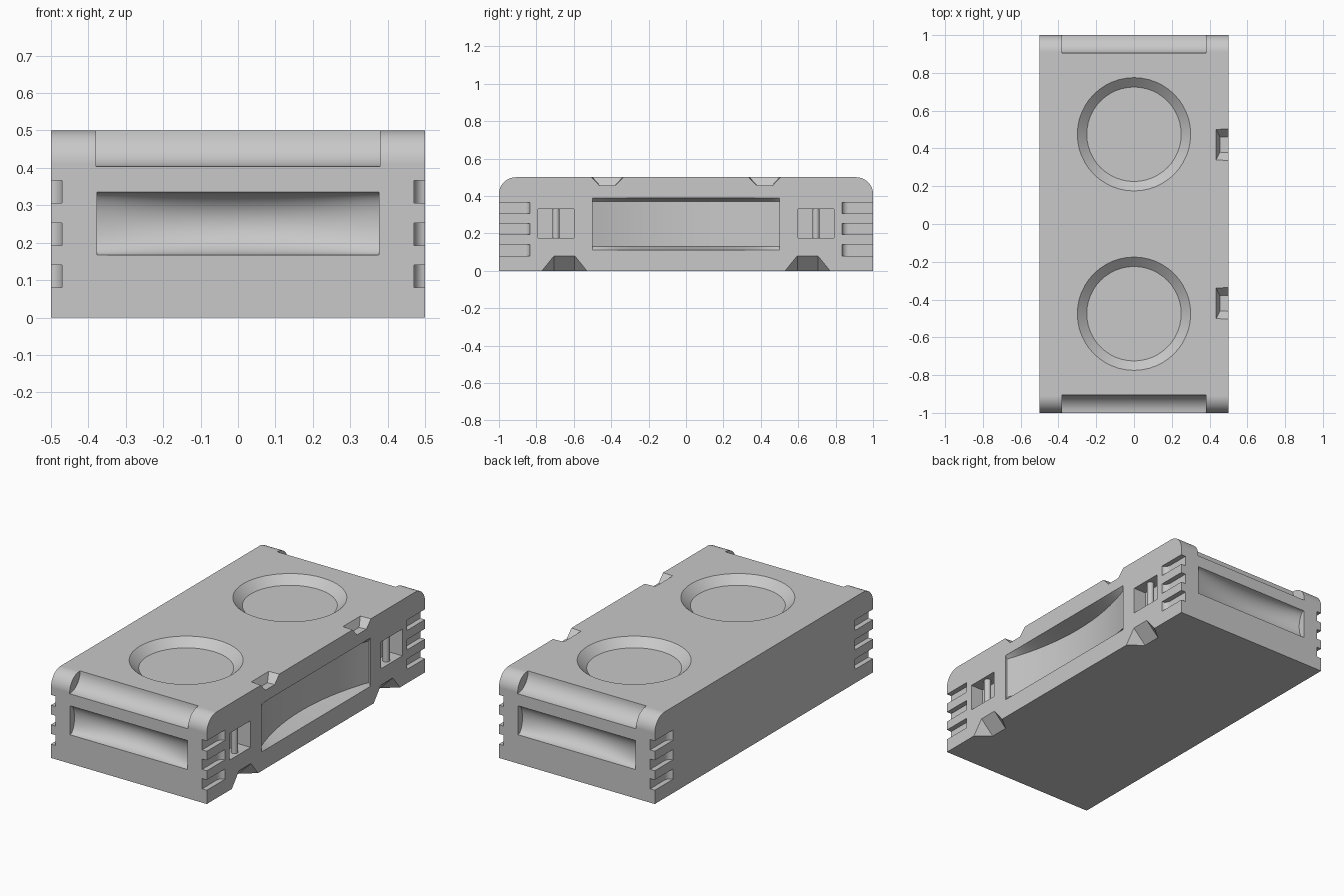
import bpy, bmesh
from math import sin, cos, pi, sqrt, radians

cube = bpy.data.objects.get("Cube")
if cube:
    bpy.data.objects.remove(cube, do_unlink=True)

grey = bpy.data.materials.new("plain_grey")
grey.use_nodes = True
grey.diffuse_color = (0.58, 0.58, 0.58, 1)
grey.node_tree.nodes["Principled BSDF"].inputs["Base Color"].default_value = grey.diffuse_color

HALF_X, HALF_Y, TOP = 0.5, 1.0, 0.5
cutters = []


def finish(bm, name):
    bmesh.ops.recalc_face_normals(bm, faces=bm.faces)
    mesh = bpy.data.meshes.new(name)
    bm.to_mesh(mesh)
    bm.free()
    mesh.materials.append(grey)
    obj = bpy.data.objects.new(name, mesh)
    bpy.context.collection.objects.link(obj)
    return obj


def hull(name, points):
    """Convex solid around a few points."""
    bm = bmesh.new()
    for p in points:
        bm.verts.new(p)
    bmesh.ops.convex_hull(bm, input=bm.verts)
    bmesh.ops.dissolve_limit(bm, angle_limit=radians(1), verts=bm.verts, edges=bm.edges)
    return finish(bm, name)


def cylinder(name, r_low, r_high, height, centre, sides=48):
    bm = bmesh.new()
    bmesh.ops.create_cone(bm, cap_ends=True, segments=sides, radius1=r_low,
                          radius2=r_high, depth=height)
    bmesh.ops.translate(bm, verts=bm.verts, vec=centre)
    return finish(bm, name)


def recess(name, place, us, vs, depth):
    """Cutter with a curved floor; place(u, v, d) maps onto a body face."""
    bm = bmesh.new()
    grid = [[bm.verts.new(place(u, v, depth(u, v))) for v in vs] for u in us]
    for a, b in zip(grid, grid[1:]):
        for i in range(len(vs) - 1):
            bm.faces.new((a[i], b[i], b[i + 1], a[i + 1]))
    # rim carried out beyond the body and capped
    last = len(vs) - 1
    rim = ([(i, 0) for i in range(len(us))] + [(len(us) - 1, j) for j in range(1, last + 1)]
           + [(i, last) for i in range(len(us) - 2, -1, -1)]
           + [(0, j) for j in range(last - 1, 0, -1)])
    inner = [grid[i][j] for i, j in rim]
    outer = [bm.verts.new(place(us[i], vs[j], -0.05)) for i, j in rim]
    for k in range(len(rim)):
        n = (k + 1) % len(rim)
        bm.faces.new((inner[k], inner[n], outer[n], outer[k]))
    bm.faces.new(outer)
    return finish(bm, name)


# Main block with rounded top ends
R = 0.09
outline = [(-HALF_Y, 0), (HALF_Y, 0)]
for i in range(13):
    a = i * pi / 24
    y, z = HALF_Y - R + R * cos(a), TOP - R + R * sin(a)
    outline += [(y, z), (-y, z)]
body = hull("block_body", [(x, y, z) for x in (-HALF_X, HALF_X) for y, z in outline])

span = [-1 + i / 8 for i in range(17)]
arc = [sin(pi * (i / 16 - 0.5)) for i in range(17)]

for s in (-1, 1):
    # Concave scoop along each top end
    scoop = [(x, s * (HALF_Y + 0.096 * cos(a)), TOP + 0.096 * sin(a))
             for x in (-0.38, 0.38) for a in (k * pi / 24 for k in range(48))]
    cutters.append(hull("end_scoop_cutter", scoop))

    # Curved grip in each end face
    cutters.append(recess(
        "end_grip_cutter", lambda u, v, d: (0.377 * u, s * (HALF_Y - d), 0.251 + 0.084 * v),
        span, arc, lambda u, v: 0.08 * (1 - 0.5 * u * u) * sqrt(max(0, 1 - v * v))))

    # Round dishes in the top
    cutters.append(cylinder("dish_cutter", 0.25, 0.35, 0.09, (0, s * 0.475, TOP)))

    # Tapered notches on the upper and lower left edges
    y = s * 0.42
    cutters.append(hull("upper_notch_cutter", [
        (x, y + k * w, z) for k in (-1, 1)
        for x, w, z in ((0.455, 0.04, 0.455), (0.56, 0.045, 0.455),
                        (0.415, 0.12, 0.545), (0.56, 0.13, 0.545))]))
    y = s * 0.65
    cutters.append(hull("lower_notch_cutter", [
        (x, y + k * w, z) for k in (-1, 1)
        for x, w, z in ((0.55, 0.055, 0.13), (0.37, 0.055, -0.05), (0.54, 0.185, -0.04))]))

    # Pocket holding an upright pin
    y = s * 0.695
    cutters.append(hull("pocket_cutter", [
        (x, y + k, z) for x in (0.42, 0.56) for k in (-0.097, 0.097) for z in (0.175, 0.33)]))
    pin = cylinder("pocket_pin", 0.019, 0.019, 0.165, (0.465, y, 0.2525), 20)

    # Three vent slots wrapping each corner
    for side in (-1, 1):
        path = [(0.56, 1.06), (0.47, 1.06), (0.56, 0.835)]
        path += [(0.5 - 0.03 * sin(a), 0.87 - 0.035 * cos(a))
                 for a in (i * pi / 12 for i in range(7))]
        for low in (0.08, 0.193, 0.306):
            cutters.append(hull("slot_cutter", [
                (side * x, s * y, z) for x, y in path for z in (low, low + 0.06)]))

# Long shallow panel in the left side
bands = [-1, -0.86, 0, 0.86, 1]
cutters.append(recess(
    "side_panel_cutter", lambda u, v, d: (HALF_X - d, 0.5 * u, 0.25 + 0.14 * v),
    span, bands, lambda u, v: (0.01 + 0.09 * (1 - u * u)) * (1 if abs(v) < 0.9 else 0.02)))

# Cut everything from the block, then remove the cutters
for cutter in cutters:
    mod = body.modifiers.new(cutter.name, 'BOOLEAN')
    mod.operation = 'DIFFERENCE'
    mod.solver = 'EXACT'
    mod.object = cutter
    cutter.hide_render = True
bpy.context.view_layer.update()
cut = bpy.data.meshes.new_from_object(body.evaluated_get(bpy.context.evaluated_depsgraph_get()))
body.modifiers.clear()
body.data = cut
cut.materials.clear()
cut.materials.append(grey)
for cutter in cutters:
    bpy.data.objects.remove(cutter, do_unlink=True)

# Smooth curves with crisp edges
for obj in [o for o in bpy.context.collection.objects if o.name.startswith(("block", "pocket_pin"))]:
    bpy.ops.object.select_all(action='DESELECT')
    obj.select_set(True)
    bpy.context.view_layer.objects.active = obj
    bpy.ops.object.shade_smooth_by_angle(angle=radians(25))
    weighted = obj.modifiers.new("even_shading", 'WEIGHTED_NORMAL')
    weighted.keep_sharp = True
